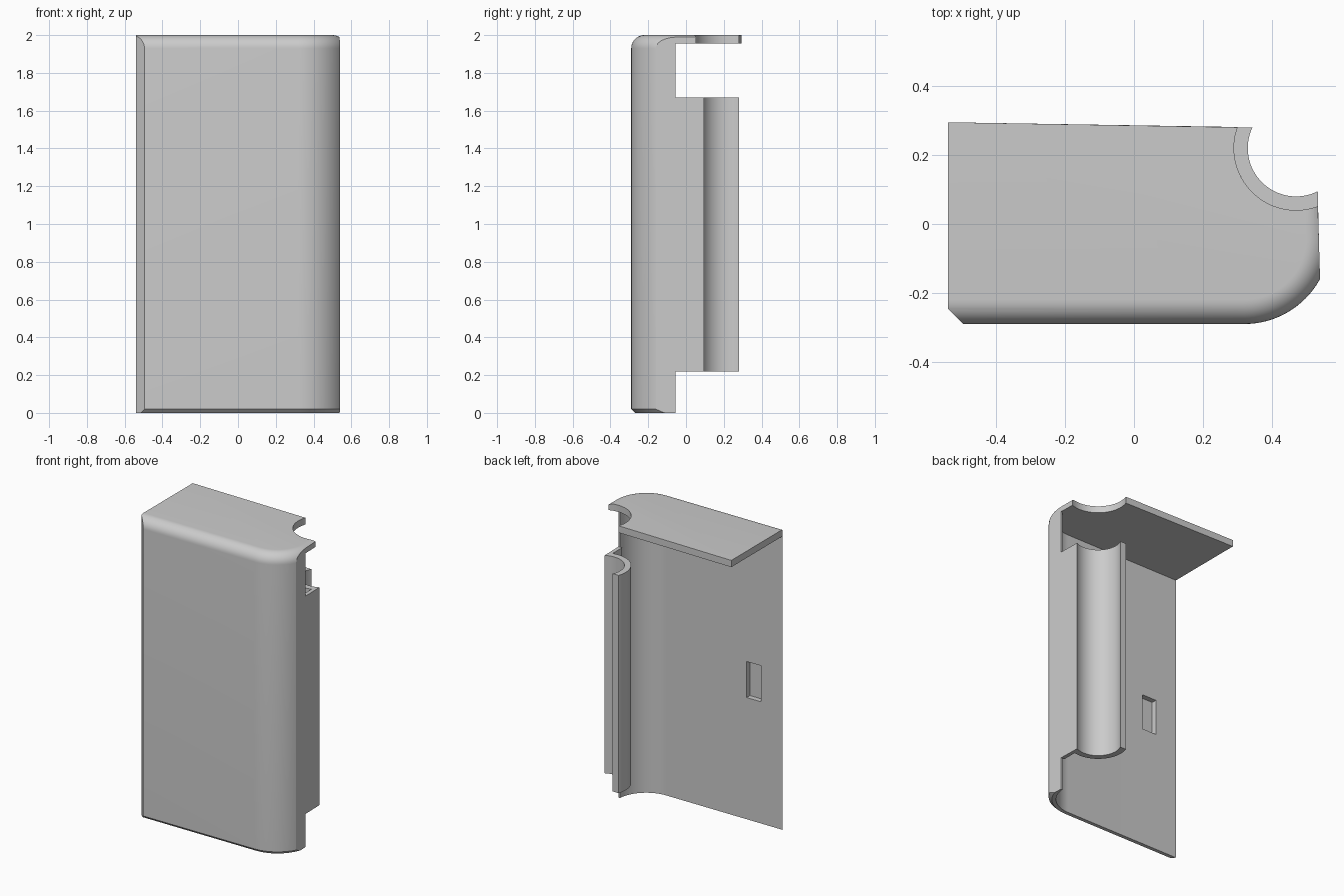
import bpy, bmesh
from math import sin, cos, pi, radians
from mathutils import Vector

cube = bpy.data.objects.get("Cube")
if cube:
    bpy.data.objects.remove(cube, do_unlink=True)

grey = bpy.data.materials.new("light_grey")
grey.use_nodes = True
colour = (0.6, 0.6, 0.6, 1)
grey.diffuse_color = colour
grey.node_tree.nodes["Principled BSDF"].inputs["Base Color"].default_value = colour


def arc(cx, cy, r, a0, a1, n=24):
    steps = [radians(a0 + (a1 - a0) * i / n) for i in range(n + 1)]
    return [(cx + r * cos(a), cy + r * sin(a)) for a in steps]


def loft(name, rows, planes=()):
    """Stack (z, outline) rows into a solid, then trim it with planes."""
    bm = bmesh.new()
    rings = [[bm.verts.new((x, y, z)) for x, y in pts] for z, pts in rows]
    n = len(rings[0])
    for low, high in zip(rings, rings[1:]):
        for i in range(n):
            j = (i + 1) % n
            bm.faces.new((low[i], low[j], high[j], high[i]))
    bm.faces.new(rings[0][::-1])
    bm.faces.new(rings[-1])
    for point, normal in planes:
        geom = bm.verts[:] + bm.edges[:] + bm.faces[:]
        cut = bmesh.ops.bisect_plane(bm, geom=geom, plane_co=Vector(point),
                                     plane_no=Vector(normal), clear_outer=True)
        edges = [e for e in cut["geom_cut"] if isinstance(e, bmesh.types.BMEdge)]
        bmesh.ops.contextual_create(bm, geom=edges)
    bmesh.ops.recalc_face_normals(bm, faces=bm.faces[:])
    mesh = bpy.data.meshes.new(name)
    bm.to_mesh(mesh)
    bm.free()
    mesh.materials.append(grey)
    obj = bpy.data.objects.new(name, mesh)
    bpy.context.collection.objects.link(obj)
    return obj


def prism(name, pts, z0, z1):
    return loft(name, [(z0, pts), (z1, pts)])


def select_only(obj):
    bpy.ops.object.select_all(action="DESELECT")
    obj.select_set(True)
    bpy.context.view_layer.objects.active = obj


def carve(obj, cutter):
    cutter.hide_render = True
    mod = obj.modifiers.new("carve", "BOOLEAN")
    mod.operation, mod.solver, mod.object = "DIFFERENCE", "EXACT", cutter
    select_only(obj)
    bpy.ops.object.modifier_apply(modifier=mod.name)
    bpy.data.objects.remove(cutter, do_unlink=True)


LEFT, FRONT, BACK = -0.54, -0.29, 0.295
CORNER = (0.32, -0.04)      # centre of the rounded vertical corner
RADIUS, WALL, FILLET = 0.25, 0.045, 0.07
POCKET = (0.47, 0.22)       # axis of the round channel
RIM = -0.055                # back edge of the side wall


def side_x(y):
    return 0.54 - 0.03 * (y + 0.17)


def outline(inset):
    corner = arc(*CORNER, RADIUS - inset, -90, 0)
    return ([(LEFT, BACK), (LEFT, FRONT + inset)] + corner
            + [(CORNER[0] + RADIUS - inset, 0.277)])


# Outer body: bottom chamfer, straight wall, rounded top edge
rows = [(0, outline(0.02)), (0.02, outline(0))]
for i in range(11):
    a = pi / 2 * i / 10
    rows.append((2 - FILLET + FILLET * sin(a), outline(FILLET * (1 - cos(a)))))
shell = loft("cover_shell", rows, [
    ((side_x(0), 0, 0), (1, 0.03, 0)),       # flat right side
    ((LEFT, FRONT + WALL, 0), (-1, -1, 0)),  # chamfered left edge
])

# Hollow interior, leaving the front, corner and top
inner = [(-0.7, 0.5), (-0.7, FRONT + WALL)]
inner += arc(*CORNER, RADIUS - WALL, -90, -4)
inner += [(0.7, RIM), (0.7, 0.5)]
carve(shell, prism("interior_cutter", inner, -0.1, 2 - WALL))

# Round notch in the top plate, open to the back right
notch = arc(*POCKET, 0.18, 90, 360, 48) + [(0.8, POCKET[1]), (0.8, 0.6), (POCKET[0], 0.6)]
carve(shell, prism("notch_cutter", notch, 1.8, 2.1))

# Shallow slot in the inner face of the front plate
slot = [(-0.38, -0.28), (-0.275, -0.28), (-0.275, -0.2), (-0.38, -0.2)]
carve(shell, prism("slot_cutter", slot, 0.81, 1.05))

# Curved channel joined to the side wall by a thin web
channel = arc(*POCKET, 0.14, 154.6, 296.7, 32)
channel += [(side_x(RIM), RIM), (0.51, RIM)]
channel += arc(*POCKET, 0.18, 282.8, 160.5, 32)
pocket = prism("round_channel", channel, 0.22, 1.67)

for obj in (shell, pocket):
    select_only(obj)
    bpy.ops.object.shade_smooth_by_angle(angle=radians(25))
